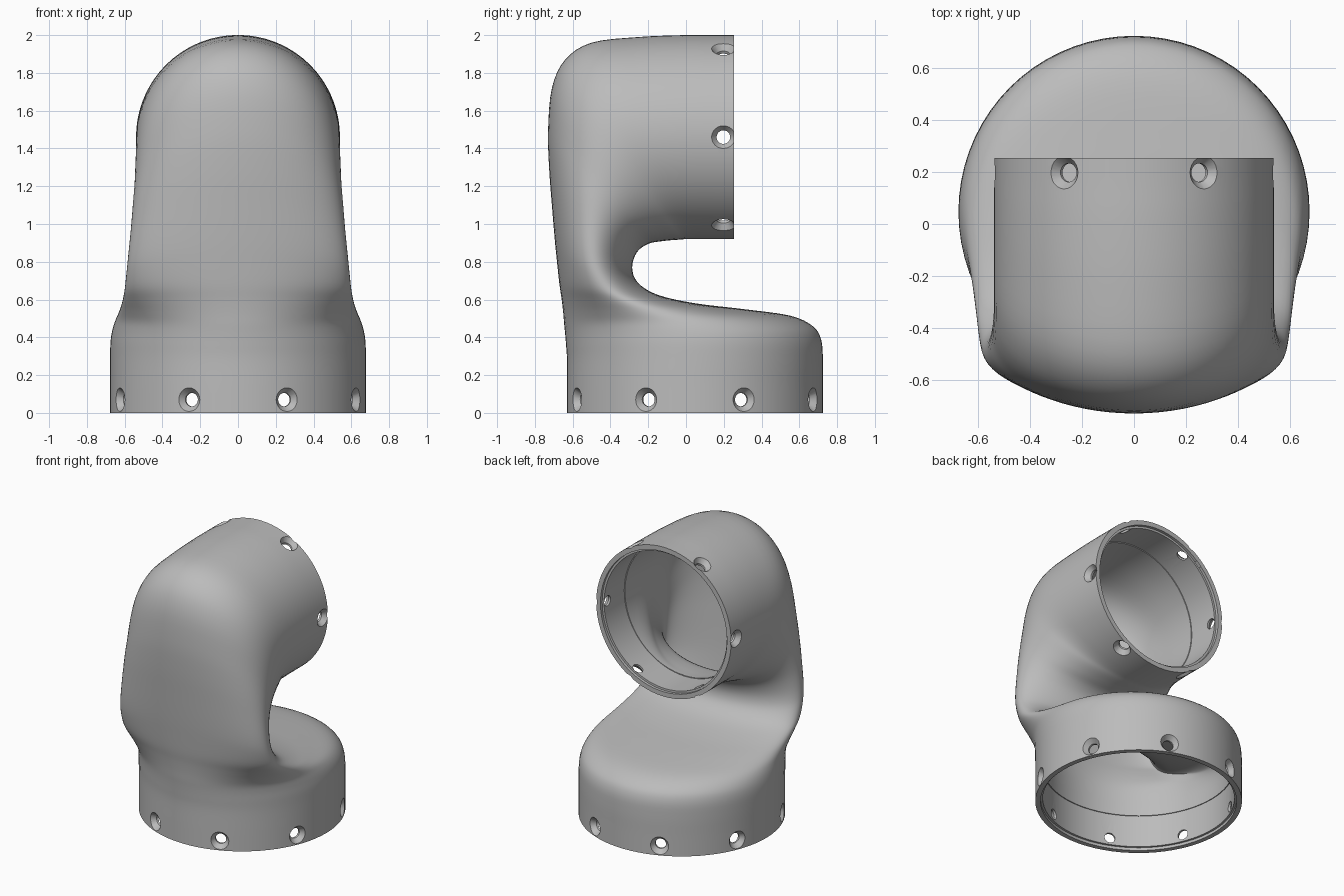
import bpy
import bmesh
from math import cos, sin, pi, radians
from mathutils import Vector, Matrix

cube = bpy.data.objects.get("Cube")
if cube:
    bpy.data.objects.remove(cube, do_unlink=True)

SIDES, STEPS = 72, 4
BASE_Y, TUBE_Z, TUBE_END = 0.047, 1.46, 0.255
BASE_R, TUBE_R = 0.677, 0.54

grey = bpy.data.materials.new("satin grey")
grey.use_nodes = True
grey.diffuse_color = (0.5, 0.5, 0.5, 1)
grey.node_tree.nodes["Principled BSDF"].inputs["Base Color"].default_value = (0.5, 0.5, 0.5, 1)

# Sections of the elbow: outer y, outer z, inner y, inner z, half width
SECTIONS = [
    (-.63, 0, .725, 0, .677),
    (-.63, .14, .725, .14, .677),
    (-.63, .28, .725, .28, .677),
    (-.635, .36, .715, .39, .675),
    (-.64, .42, .67, .46, .665),
    (-.645, .47, .55, .515, .648),
    (-.65, .53, .3, .55, .628),
    (-.658, .6, .05, .58, .612),
    (-.67, .68, -.15, .625, .6),
    (-.683, .8, -.255, .69, .59),
    (-.695, .92, -.285, .77, .58),
    (-.71, 1.1, -.26, .85, .567),
    (-.725, 1.3, -.2, .895, .557),
    (-.73, 1.5, -.12, .91, .548),
    (-.71, 1.72, -.04, .917, .543),
    (-.64, 1.87, 0, .92, .54),
    (-.5, 1.96, .04, .92, .54),
    (-.25, 1.99, .09, .92, .54),
    (0, 2, .14, .92, .54),
    (.15, 2, .2, .92, .54),
    (TUBE_END, 2, TUBE_END, .92, .54),
]


def smooth_sections(keys):
    """Catmull-Rom interpolation through the sections."""
    keys = [Vector(k) for k in keys]
    out = []
    for i in range(len(keys) - 1):
        a, b, c, d = (keys[min(max(i + n, 0), len(keys) - 1)] for n in (-1, 0, 1, 2))
        for s in range(STEPS):
            t = s / STEPS
            out.append(b + (c - a) * (t / 2)
                       + (a * 2 - b * 5 + c * 4 - d) * (t * t / 2)
                       + (b * 3 - a - c * 3 + d) * (t ** 3 / 2))
    return out + [keys[-1]]


def bridge(bm, rings):
    for low, high in zip(rings, rings[1:]):
        for j in range(len(low)):
            k = (j + 1) % len(low)
            bm.faces.new((low[j], high[j], high[k], low[k]))


def make_object(name, bm):
    mesh = bpy.data.meshes.new(name)
    bm.to_mesh(mesh)
    bm.free()
    obj = bpy.data.objects.new(name, mesh)
    bpy.context.collection.objects.link(obj)
    return obj


def add_lathe(bm, profile, matrix, sides):
    """Closed turned solid from (radius, depth) points, turned about local z."""
    rings = [[bm.verts.new(matrix @ Vector((r * cos(2 * pi * j / sides),
                                            r * sin(2 * pi * j / sides), d)))
              for j in range(sides)] for r, d in profile]
    bridge(bm, rings)
    bm.faces.new(rings[0])
    bm.faces.new(rings[-1])


# Elbow shell: elliptical sections lofted along the U bend
bm = bmesh.new()
rings = []
for oy, oz, iy, iz, w in smooth_sections(SECTIONS):
    outer, inner = Vector((0, oy, oz)), Vector((0, iy, iz))
    mid, half = (outer + inner) / 2, (inner - outer) / 2
    rings.append([bm.verts.new(mid + half * cos(a) + Vector((w * sin(a), 0, 0)))
                  for a in (2 * pi * j / SIDES for j in range(SIDES))])
bridge(bm, rings)
shell = make_object("elbow_shell", bm)
shell.data.materials.append(grey)

# Frames of the two sockets, local z pointing into the shell
base_frame = Matrix.Translation((0, BASE_Y, 0))
tube_frame = Matrix.Translation((0, TUBE_END, TUBE_Z)) @ Matrix.Rotation(pi / 2, 4, 'X')

# Stepped socket bores
bm = bmesh.new()
for frame, radius in ((base_frame, BASE_R), (tube_frame, TUBE_R)):
    bore, lip = radius - 0.049, radius - 0.034
    add_lathe(bm, [(lip, -.05), (lip, .02), (bore, .02), (bore, .25)], frame, SIDES)
bmesh.ops.recalc_face_normals(bm, faces=bm.faces)
bore_cutter = make_object("bore_cutter", bm)

# Countersunk screw holes around both sockets
HOLE = [(.083, .03), (.063, 0), (.036, -.035), (.036, -.12)]
bm = bmesh.new()
for frame, radius, count, start, depth in ((base_frame, BASE_R, 8, 22.5, .07),
                                           (tube_frame, TUBE_R, 6, 0, .057)):
    for i in range(count):
        turn = Matrix.Rotation(radians(start + 360 * i / count), 4, 'Z')
        place = Matrix.Translation((radius, 0, depth)) @ Matrix.Rotation(pi / 2, 4, 'Y')
        add_lathe(bm, HOLE, frame @ turn @ place, 24)
bmesh.ops.recalc_face_normals(bm, faces=bm.faces)
hole_cutter = make_object("hole_cutter", bm)

# Wall thickness, then the cuts
solid = shell.modifiers.new("wall", 'SOLIDIFY')
solid.thickness = 0.055
solid.offset = -1
for cutter in (bore_cutter, hole_cutter):
    cutter.hide_render = True
    cut = shell.modifiers.new(cutter.name, 'BOOLEAN')
    cut.operation = 'DIFFERENCE'
    cut.solver = 'EXACT'
    cut.object = cutter

bpy.ops.object.select_all(action='DESELECT')
shell.select_set(True)
bpy.context.view_layer.objects.active = shell
for name in [m.name for m in shell.modifiers]:
    bpy.ops.object.modifier_apply(modifier=name)
for cutter in (bore_cutter, hole_cutter):
    bpy.data.objects.remove(cutter, do_unlink=True)
bpy.ops.object.shade_smooth_by_angle(angle=radians(32))
